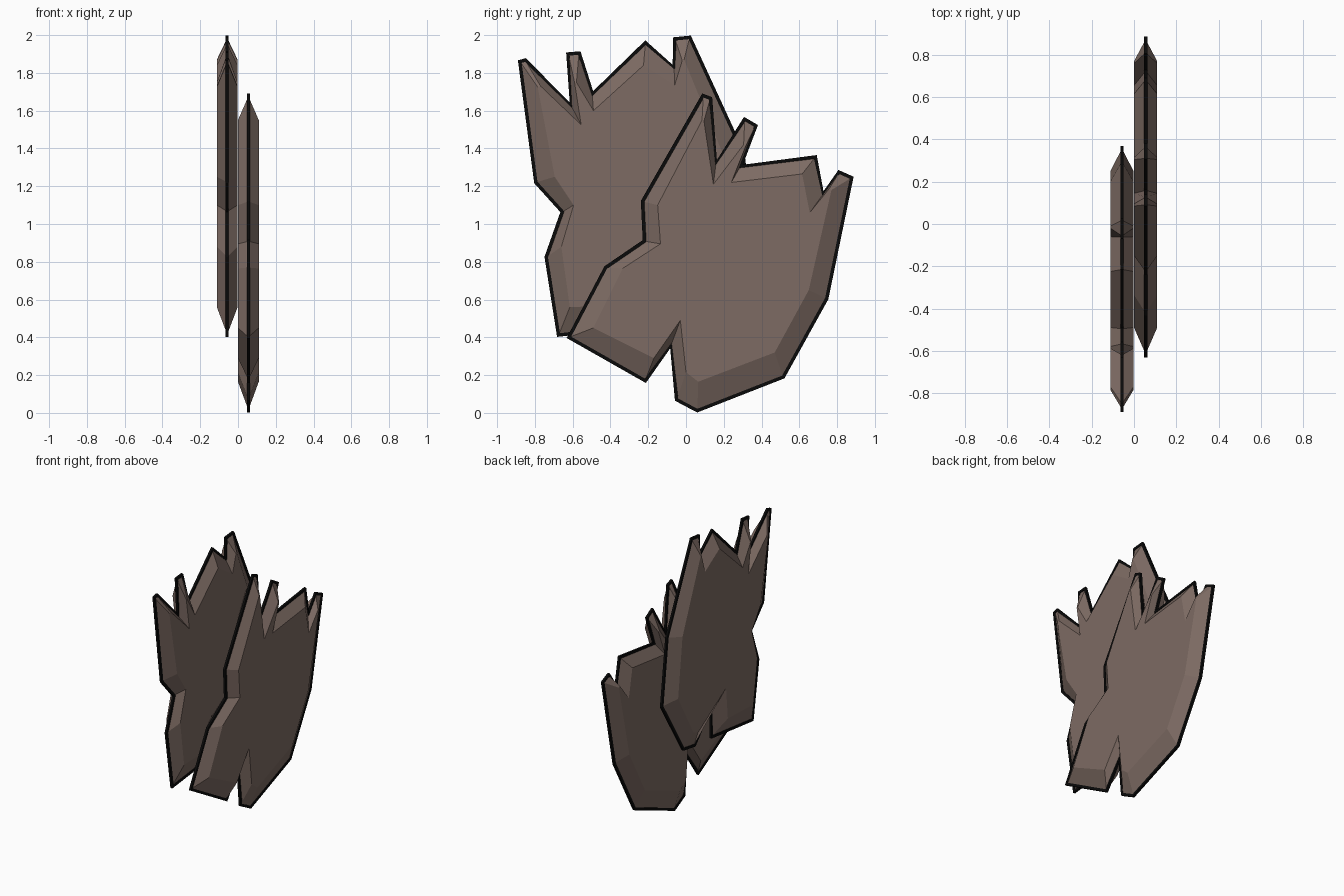
import bpy, bmesh
from mathutils import Vector


def material(name, col):
    m = bpy.data.materials.new(name)
    m.diffuse_color = (*col, 1)
    return m


BROWN = material("dull brown", (0.205, 0.147, 0.125))
BLACK = material("black", (0.003, 0.003, 0.003))


def finish(bm, name, mat):
    bmesh.ops.recalc_face_normals(bm, faces=bm.faces)
    me = bpy.data.meshes.new(name)
    bm.to_mesh(me)
    bm.free()
    me.materials.append(mat)
    ob = bpy.data.objects.new(name, me)
    bpy.context.collection.objects.link(ob)


def loop(bm, pts, x):
    return [bm.verts.new((x, y, z)) for y, z in pts]


def bridge(bm, a, b):
    n = len(a)
    for i in range(n):
        bm.faces.new((a[i], a[(i + 1) % n], b[(i + 1) % n], b[i]))


def expand(pts, d):
    """Offset a clockwise (y, z) outline outwards with limited mitres."""
    out, n = [], len(pts)
    for i in range(n):
        p = Vector(pts[i])
        a = (p - Vector(pts[i - 1])).normalized()
        b = (Vector(pts[(i + 1) % n]) - p).normalized()
        na, nb = Vector((-a.y, a.x)), Vector((-b.y, b.x))
        m = (na + nb).normalized()
        out.append(p + m * d / max(m.dot(na), 0.65))
    return out


def shard(name, x, rows):
    """Slab with a knife-edge outline bevelled to a flat face on both sides."""
    outer = [(r[0], r[1]) for r in rows]
    inner = [(r[2], r[3]) for r in rows]
    bm = bmesh.new()
    mid = loop(bm, expand(outer, -0.003), x)
    for s in (-0.055, 0.055):
        face = loop(bm, inner, x + s)
        bridge(bm, mid, face)
        bm.faces.new(face)
    finish(bm, name, BROWN)
    # thin black rim band running round the knife edge
    bm = bmesh.new()
    wide, narrow = expand(outer, 0.009), expand(outer, -0.009)
    o = [loop(bm, wide, x + s) for s in (-0.008, 0.008)]
    i = [loop(bm, narrow, x + s) for s in (-0.008, 0.008)]
    bridge(bm, o[0], o[1])
    bridge(bm, i[0], i[1])
    bridge(bm, o[0], i[0])
    bridge(bm, o[1], i[1])
    finish(bm, name + "_rim", BLACK)


# each row: outline y, z, then matching flat-face corner y, z (clockwise)
shard("front_shard", 0.055, [
    (0.09, 1.68, 0.085, 1.55), (0.13, 1.665, 0.095, 1.545),
    (0.16, 1.325, 0.145, 1.21), (0.31, 1.555, 0.305, 1.42),
    (0.37, 1.52, 0.315, 1.41), (0.29, 1.305, 0.24, 1.22),
    (0.685, 1.355, 0.615, 1.265), (0.725, 1.16, 0.655, 1.06),
    (0.81, 1.275, 0.76, 1.19), (0.877, 1.245, 0.77, 1.18),
    (0.745, 0.605, 0.65, 0.65), (0.515, 0.19, 0.47, 0.32),
    (0.06, 0.012, 0.065, 0.165), (-0.05, 0.07, 0.0, 0.215),
    (-0.08, 0.355, -0.03, 0.49), (-0.215, 0.17, -0.17, 0.29),
    (-0.62, 0.40, -0.49, 0.45), (-0.425, 0.77, -0.335, 0.765),
    (-0.22, 0.91, -0.135, 0.895), (-0.23, 1.12, -0.15, 1.10)])

shard("back_shard", -0.057, [
    (-0.88, 1.86, -0.785, 1.725), (-0.85, 1.868, -0.77, 1.73),
    (-0.61, 1.63, -0.555, 1.525), (-0.625, 1.90, -0.59, 1.75),
    (-0.565, 1.905, -0.58, 1.75), (-0.495, 1.69, -0.49, 1.60),
    (-0.215, 1.96, -0.225, 1.84), (-0.065, 1.83, -0.06, 1.735),
    (-0.06, 1.98, -0.02, 1.865), (0.02, 1.988, -0.01, 1.87),
    (0.30, 1.38, 0.20, 1.36), (0.36, 0.90, 0.25, 0.93),
    (0.115, 0.50, 0.075, 0.62), (-0.013, 0.48, 0.02, 0.60),
    (-0.20, 0.68, -0.30, 0.80), (-0.21, 0.465, -0.32, 0.57),
    (-0.675, 0.412, -0.615, 0.56), (-0.74, 0.825, -0.66, 0.88),
    (-0.655, 1.065, -0.595, 1.10), (-0.795, 1.22, -0.695, 1.25)])
